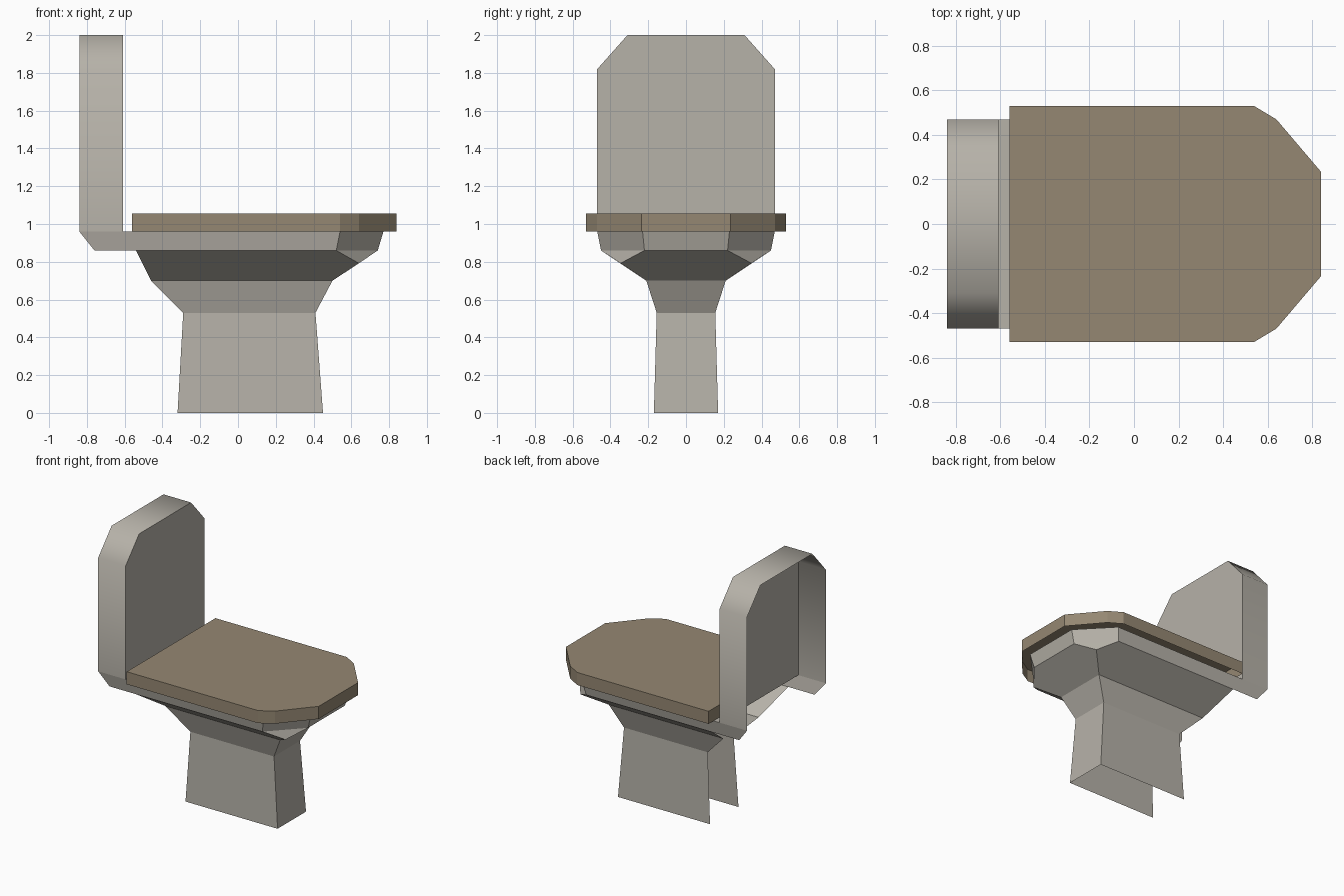
import bpy, bmesh, math

if "Cube" in bpy.data.objects:
    bpy.data.objects.remove(bpy.data.objects["Cube"])


def material(name, rgb):
    m = bpy.data.materials.new(name)
    m.diffuse_color = (*rgb, 1)
    m.use_nodes = True
    m.node_tree.nodes["Principled BSDF"].inputs["Base Color"].default_value = m.diffuse_color
    return m


ceramic = material("warm grey ceramic", (0.47, 0.445, 0.395))
wood = material("brown seat", (0.30, 0.245, 0.17))


def flip(pts):
    return [(x, -y, z) for x, y, z in reversed(pts)]


def both(pts):
    """A side face and its mirror image."""
    return [pts, flip(pts)]


def span(pts):
    """One face running across the centre line from a half outline."""
    return [pts + flip(pts)]


def build(name, faces, mat, smooth=False):
    bm = bmesh.new()
    for f in faces:
        bm.faces.new([bm.verts.new(p) for p in f])
    bmesh.ops.remove_doubles(bm, verts=bm.verts, dist=0.0005)
    bmesh.ops.recalc_face_normals(bm, faces=bm.faces)
    for f in bm.faces:
        f.smooth = smooth
    for e in bm.edges:
        if len(e.link_faces) == 2 and e.calc_face_angle() > math.radians(60):
            e.smooth = False
    me = bpy.data.meshes.new(name)
    bm.to_mesh(me)
    bm.free()
    me.materials.append(mat)
    ob = bpy.data.objects.new(name, me)
    bpy.context.collection.objects.link(ob)
    return ob


# Pedestal: open at the back and bottom; levels are (z, back x, front x, half width)
levels = [(0.0, -0.32, 0.45, 0.17), (0.53, -0.29, 0.41, 0.155), (0.70, -0.46, 0.50, 0.21)]
faces = []
for (z0, b0, f0, w0), (z1, b1, f1, w1) in zip(levels, levels[1:]):
    faces += both([(b0, -w0, z0), (f0, -w0, z0), (f1, -w1, z1), (b1, -w1, z1)])
    faces += span([(f1, -w1, z1), (f0, -w0, z0)])

# Flared bowl with clipped front corners
neck_b, neck_f = (-0.46, -0.21, 0.70), (0.50, -0.21, 0.70)
back, side, nose = (-0.54, -0.45, 0.86), (0.52, -0.45, 0.86), (0.74, -0.22, 0.86)
corner = (0.64, -0.347, 0.792)
faces += both([neck_b, neck_f, corner, side, back])
faces += both([corner, nose, side])
faces += span([nose, corner, neck_f])
build("bowl_and_pedestal", faces, ceramic)

# Rim band running back under the tank, with the deck on top
tail, deck = (-0.76, -0.45, 0.86), (-0.61, -0.47, 0.96)
heel, side_t, nose_t = (-0.84, -0.47, 0.96), (0.54, -0.47, 0.96), (0.77, -0.23, 0.96)
faces = both([tail, back, side, side_t, deck, heel])
faces += both([side, nose, nose_t, side_t])
faces += span([nose_t, nose])
faces += span([deck, side_t, nose_t])
build("rim", faces, ceramic)

# Tank: front panel and wrap-around wall, open at the back
outline = [(-0.47, 0.96), (-0.47, 1.82), (-0.31, 2.0)]
outline += [(-y, z) for y, z in reversed(outline)]
xf, xb = -0.61, -0.84
faces = [[(xf, y, z) for y, z in outline]]
for (y0, z0), (y1, z1) in zip(outline, outline[1:]):
    faces.append([(xf, y0, z0), (xb, y0, z0), (xb, y1, z1), (xf, y1, z1)])
build("tank", faces, ceramic, smooth=True)

# Seat lid: hollow underneath
half = [(-0.56, -0.53), (0.54, -0.53), (0.64, -0.47), (0.84, -0.235)]
ring = half + [(x, -y) for x, y in reversed(half)]
lo, hi = 0.96, 1.055
faces = [[(x, y, hi) for x, y in ring]]
for (x0, y0), (x1, y1) in zip(ring, ring[1:] + ring[:1]):
    faces.append([(x0, y0, lo), (x1, y1, lo), (x1, y1, hi), (x0, y0, hi)])
build("seat_lid", faces, wood)
